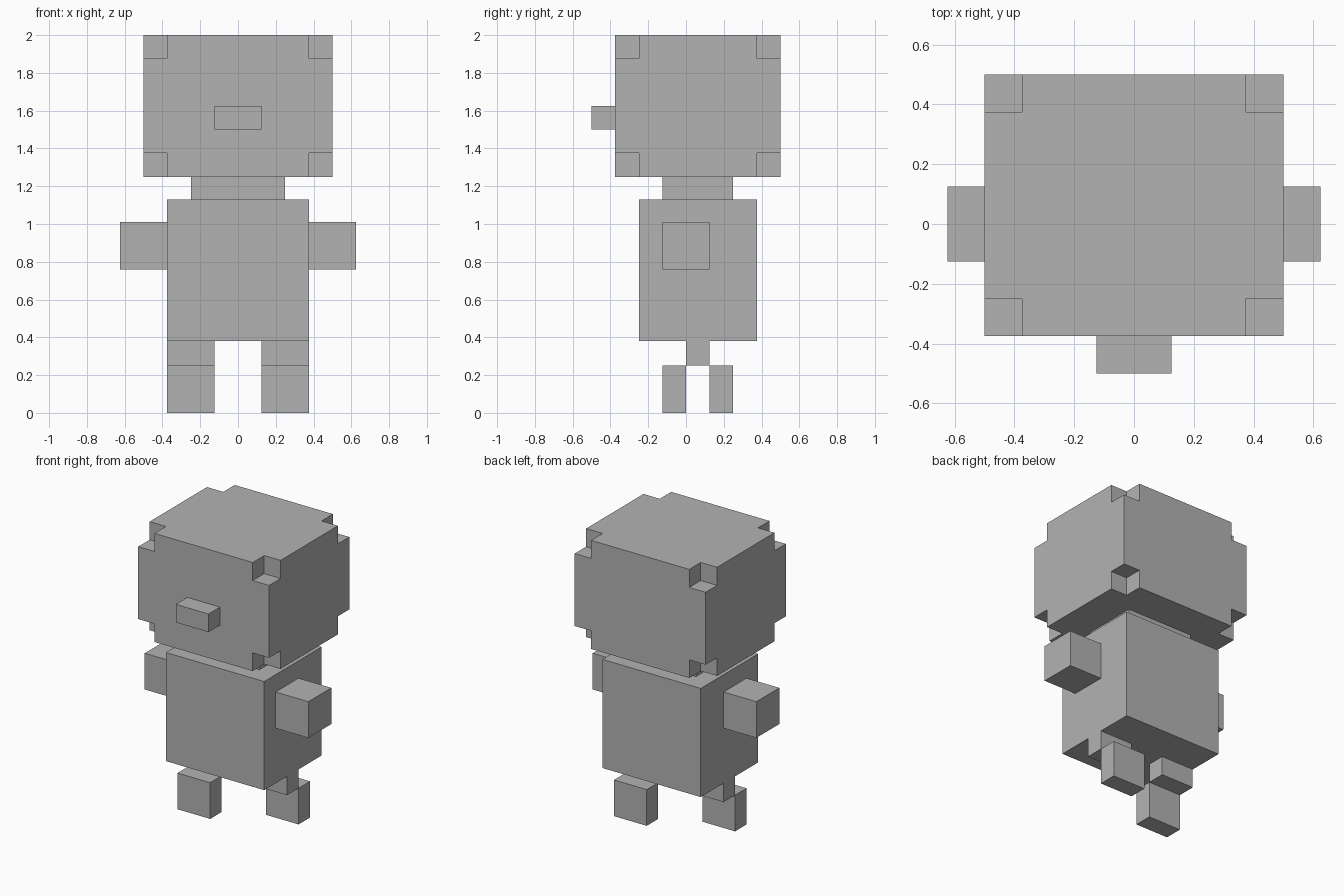
import bpy, bmesh, math
from itertools import product
from mathutils import Vector

cube = bpy.data.objects.get("Cube")
if cube:
    bpy.data.objects.remove(cube, do_unlink=True)

grey = bpy.data.materials.new("plain_grey")
grey.use_nodes = True
grey.diffuse_color = (0.45, 0.45, 0.45, 1)
grey.node_tree.nodes["Principled BSDF"].inputs["Base Color"].default_value = grey.diffuse_color


def finish(name, bm):
    bmesh.ops.recalc_face_normals(bm, faces=bm.faces)
    mesh = bpy.data.meshes.new(name)
    bm.to_mesh(mesh)
    bm.free()
    mesh.materials.append(grey)
    obj = bpy.data.objects.new(name, mesh)
    bpy.context.collection.objects.link(obj)
    return obj


def box(name, low, high):
    low, high = Vector(low), Vector(high)
    bm = bmesh.new()
    bmesh.ops.create_cube(bm, size=1)
    bmesh.ops.scale(bm, vec=high - low, verts=bm.verts)
    bmesh.ops.translate(bm, vec=(low + high) / 2, verts=bm.verts)
    return finish(name, bm)


def notched_box(name, low, high, notch):
    """Box with a small cube missing from each of its eight corners."""
    cuts = [(a, a + notch, b - notch, b) for a, b in zip(low, high)]
    cells = {c for c in product(range(3), repeat=3) if 1 in c}
    bm = bmesh.new()
    for cell in cells:
        for axis, side in product(range(3), (0, 1)):
            beside = list(cell)
            beside[axis] += 2 * side - 1
            if tuple(beside) in cells or cell == (1, 1, 1):
                continue
            u, v = (axis + 1) % 3, (axis + 2) % 3
            corners = []
            for du, dv in ((0, 0), (1, 0), (1, 1), (0, 1)):
                p = [0, 0, 0]
                p[axis] = cuts[axis][cell[axis] + side]
                p[u] = cuts[u][cell[u] + du]
                p[v] = cuts[v][cell[v] + dv]
                corners.append(bm.verts.new(p))
            bm.faces.new(corners)
    bmesh.ops.remove_doubles(bm, verts=bm.verts, dist=0.001)
    bmesh.ops.recalc_face_normals(bm, faces=bm.faces)
    bmesh.ops.dissolve_limit(bm, angle_limit=math.radians(1),
                             verts=bm.verts, edges=bm.edges)
    return finish(name, bm)


# Head, nose and neck
notched_box("head", (-0.5, -0.375, 1.25), (0.5, 0.5, 2), 0.125)
box("nose", (-0.125, -0.5, 1.5), (0.125, -0.375, 1.625))
box("neck", (-0.25, -0.125, 1.13), (0.25, 0.25, 1.25))

# Body
box("torso", (-0.375, -0.25, 0.38), (0.375, 0.375, 1.13))

# Arms, hips and striding feet: the left foot steps back, the right foot forward
for side, sign, step in (("left", 1, 0.125), ("right", -1, -0.125)):
    arm_x = sorted((sign * 0.375, sign * 0.625))
    leg_x = sorted((sign * 0.125, sign * 0.375))
    box(side + "_arm", (arm_x[0], -0.125, 0.76), (arm_x[1], 0.125, 1.01))
    box(side + "_hip", (leg_x[0], 0, 0.25), (leg_x[1], 0.125, 0.38))
    box(side + "_foot", (leg_x[0], step, 0), (leg_x[1], step + 0.125, 0.25))
